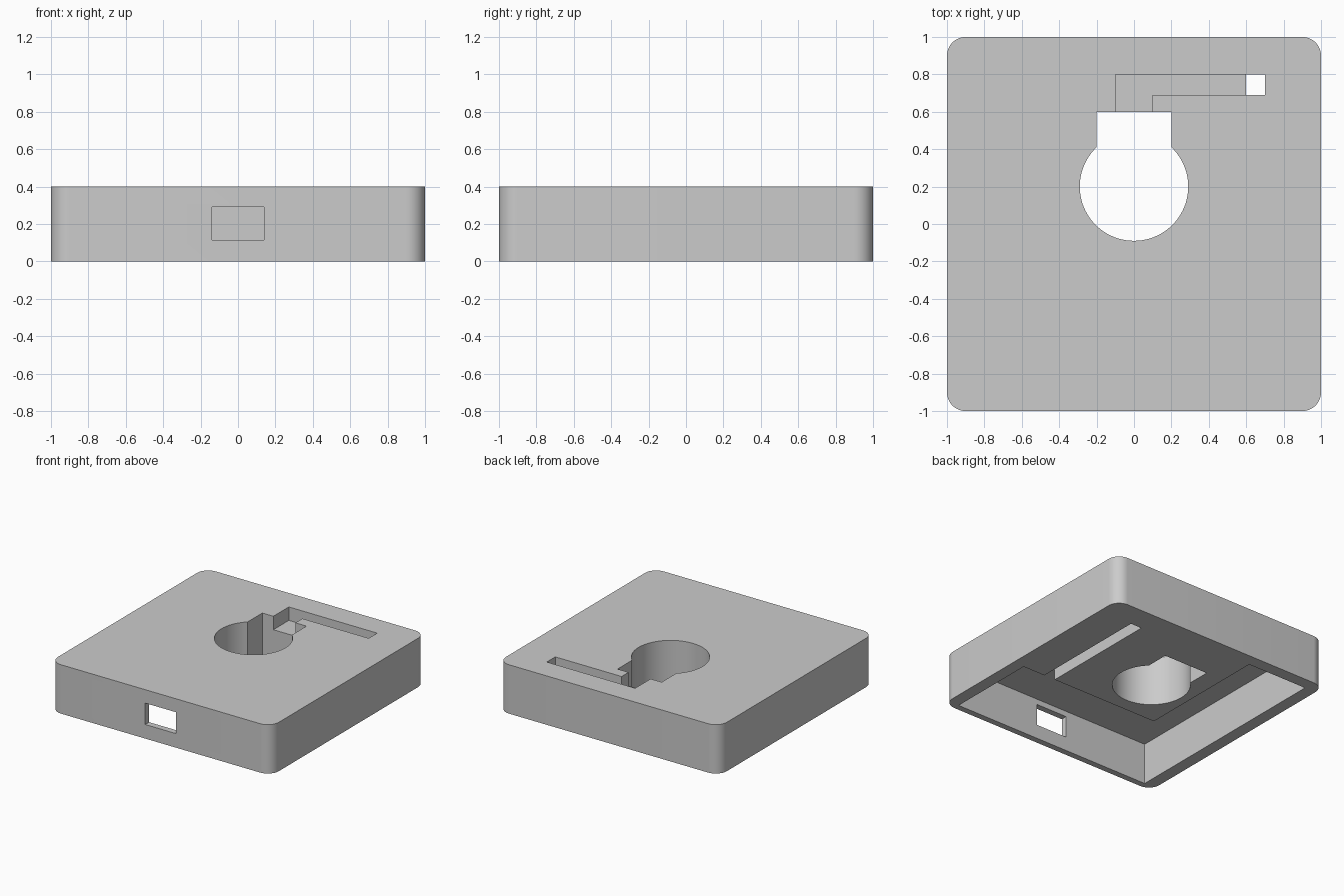
import bpy
import bmesh
from math import sin, cos, pi, radians, asin

default = bpy.data.objects.get("Cube")
if default:
    bpy.data.objects.remove(default, do_unlink=True)

grey = bpy.data.materials.new("plain grey")
grey.use_nodes = True
colour = (0.6, 0.6, 0.6, 1)
grey.diffuse_color = colour
grey.node_tree.nodes["Principled BSDF"].inputs["Base Color"].default_value = colour


def arc(cx, cy, r, start, end, steps):
    angles = [start + (end - start) * i / steps for i in range(steps + 1)]
    return [(cx + r * cos(a), cy + r * sin(a)) for a in angles]


def rect(x0, x1, y0, y1):
    return [(x0, y0), (x1, y0), (x1, y1), (x0, y1)]


def prism(name, outline, z0, z1):
    """Extrude a counter-clockwise outline from z0 up to z1."""
    bm = bmesh.new()
    base = bm.faces.new([bm.verts.new((x, y, z0)) for x, y in outline])
    top = bmesh.ops.extrude_face_region(bm, geom=[base])["geom"]
    verts = [v for v in top if isinstance(v, bmesh.types.BMVert)]
    bmesh.ops.translate(bm, verts=verts, vec=(0, 0, z1 - z0))
    bmesh.ops.recalc_face_normals(bm, faces=bm.faces)
    mesh = bpy.data.meshes.new(name)
    bm.to_mesh(mesh)
    bm.free()
    mesh.materials.append(grey)
    obj = bpy.data.objects.new(name, mesh)
    bpy.context.collection.objects.link(obj)
    return obj


# Square housing with rounded vertical corners
height, radius = 0.4, 0.1
outline = []
for i, (sx, sy) in enumerate([(1, 1), (-1, 1), (-1, -1), (1, -1)]):
    outline += arc(sx * (1 - radius), sy * (1 - radius), radius,
                   i * pi / 2, (i + 1) * pi / 2, 12)
housing = prism("housing", outline, 0, height)

# Keyhole: round bore joined to a square notch behind it
bore, notch = 0.29, 0.2
meet = pi / 2 + asin(notch / bore)
keyhole = arc(0, 0.2, bore, meet, 3 * pi - meet, 64) + [(notch, 0.6), (-notch, 0.6)]

# L-shaped pocket in the underside
pocket = [(-0.9, -0.95), (0.9, -0.95), (0.9, -0.2),
          (-0.36, -0.2), (-0.36, 0.9), (-0.9, 0.9)]

# Wire groove in the top, leading from the notch to a through hole
groove = [(-0.1, 0.5), (0.1, 0.5), (0.1, 0.69), (0.7, 0.69), (0.7, 0.8), (-0.1, 0.8)]

cutters = [
    prism("keyhole_cutter", keyhole, -0.1, 0.5),
    prism("pocket_cutter", pocket, -0.1, 0.335),
    prism("groove_cutter", groove, 0.29, 0.5),
    prism("wire_hole_cutter", rect(0.6, 0.7, 0.69, 0.8), -0.1, 0.35),
    prism("lower_channel_cutter", rect(0.6, 0.7, -0.3, 0.8), -0.1, 0.11),
    prism("front_window_cutter", rect(-0.14, 0.14, -1.1, -0.8), 0.115, 0.29),
]

# Carve the housing and remove the cutters
bpy.context.view_layer.objects.active = housing
housing.select_set(True)
for cutter in cutters:
    cutter.hide_render = True
    mod = housing.modifiers.new(cutter.name, "BOOLEAN")
    mod.operation = "DIFFERENCE"
    mod.solver = "EXACT"
    mod.object = cutter
    bpy.ops.object.modifier_apply(modifier=mod.name)
    bpy.data.objects.remove(cutter, do_unlink=True)

bpy.ops.object.shade_smooth_by_angle(angle=radians(30))
